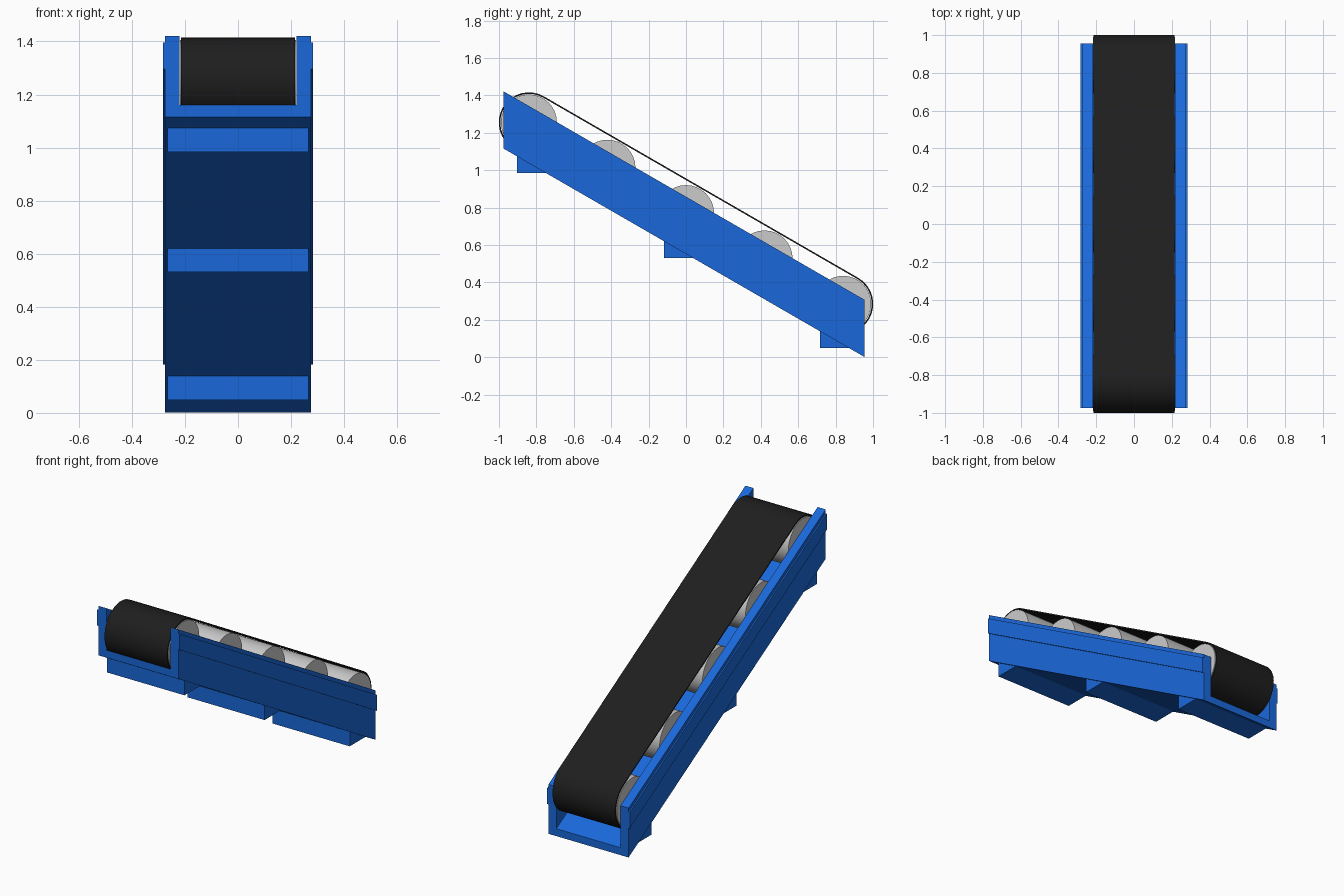
import bpy, bmesh
from math import radians, sin, cos, tan, pi

if "Cube" in bpy.data.objects:
    bpy.data.objects.remove(bpy.data.objects["Cube"])

SLOPE = tan(radians(30))
Y0, Y1 = -0.975, 0.955          # frame ends
BASE, HEIGHT = 0.552, 0.306     # frame underside at y=0, frame height


def material(name, rgb):
    m = bpy.data.materials.new(name)
    m.diffuse_color = (*rgb, 1)
    m.use_nodes = True
    m.node_tree.nodes["Principled BSDF"].inputs["Base Color"].default_value = m.diffuse_color
    return m


blue = material("blue_paint", (0.01, 0.14, 0.70))
black = material("black_rubber", (0.013, 0.013, 0.013))


def finish(name, bm, mat=None, smooth=False):
    bmesh.ops.recalc_face_normals(bm, faces=bm.faces)
    me = bpy.data.meshes.new(name)
    bm.to_mesh(me)
    bm.free()
    ob = bpy.data.objects.new(name, me)
    bpy.context.collection.objects.link(ob)
    if mat:
        me.materials.append(mat)
    if smooth:
        bpy.ops.object.select_all(action='DESELECT')
        ob.select_set(True)
        bpy.context.view_layer.objects.active = ob
        bpy.ops.object.shade_smooth_by_angle(angle=radians(30))
    return ob


def prism(name, profile, x0, x1, mat=None, smooth=False):
    """Extrude a (y, z) profile from x0 to x1."""
    bm = bmesh.new()
    a = [bm.verts.new((x0, y, z)) for y, z in profile]
    b = [bm.verts.new((x1, y, z)) for y, z in profile]
    bm.faces.new(a)
    bm.faces.new(b)
    n = len(a)
    for i in range(n):
        j = (i + 1) % n
        bm.faces.new((a[i], a[j], b[j], b[i]))
    return finish(name, bm, mat, smooth)


def under(y):
    return BASE - SLOPE * y


def slanted(lo, hi):
    """Parallelogram with vertical ends, lo..hi above the frame underside."""
    return [(Y0, under(Y0) + lo), (Y1, under(Y1) + lo),
            (Y1, under(Y1) + hi), (Y0, under(Y0) + hi)]


# U-shaped channel frame: one cross-section swept along the slope
bm = bmesh.new()
section = [(-0.275, 0), (0.275, 0), (0.275, HEIGHT), (0.22, HEIGHT),
           (0.22, 0.046), (-0.22, 0.046), (-0.22, HEIGHT), (-0.275, HEIGHT)]
rings = [[bm.verts.new((x, y, under(y) + h)) for x, h in section] for y in (Y0, Y1)]
for r in rings:
    bm.faces.new(r)
for i in range(len(section)):
    j = (i + 1) % len(section)
    bm.faces.new((rings[0][i], rings[0][j], rings[1][j], rings[1][i]))
finish("channel_frame", bm, blue)

# Raised strips along the outer sides
for side, s in (("left", -1), ("right", 1)):
    prism(f"side_strip_{side}", slanted(0.182, 0.281), s * 0.27, s * 0.283, blue)

# Wedge mounts under the frame
for i, y in enumerate((-0.903, -0.118, 0.716)):
    z = under(y)
    drop = 0.09
    prism(f"wedge_mount_{i + 1}",
          [(y, z + 0.005), (y, z - drop), (y + drop / SLOPE, z - drop),
           (y + drop / SLOPE, z - drop + 0.005)], -0.265, 0.265, blue)


# Rollers
def axle_z(y):
    return 0.77 - SLOPE * y


def arc(y, r, start, sweep, n, closed=False):
    count = n if closed else n + 1
    return [(y + r * cos(start + sweep * k / n),
             axle_z(y) + r * sin(start + sweep * k / n)) for k in range(count)]


for i in range(5):
    y = -0.84 + 0.42 * i
    prism(f"roller_{i + 1}", arc(y, 0.15, 0, 2 * pi, 32, True), -0.218, 0.218, smooth=True)


# Belt loop around the end rollers
def loop(r):
    tilt = radians(-30)
    return (arc(0.84, r, tilt - pi / 2, pi, 16)
            + arc(-0.84, r, tilt + pi / 2, pi, 16))


bm = bmesh.new()
edges = [[bm.verts.new((x, y, z)) for y, z in loop(r)]
         for r, x in ((0.161, -0.215), (0.161, 0.215), (0.153, 0.215), (0.153, -0.215))]
n = len(edges[0])
for k in range(4):
    a, b = edges[k], edges[(k + 1) % 4]
    for i in range(n):
        j = (i + 1) % n
        bm.faces.new((a[i], a[j], b[j], b[i]))
finish("conveyor_belt", bm, black, True)
